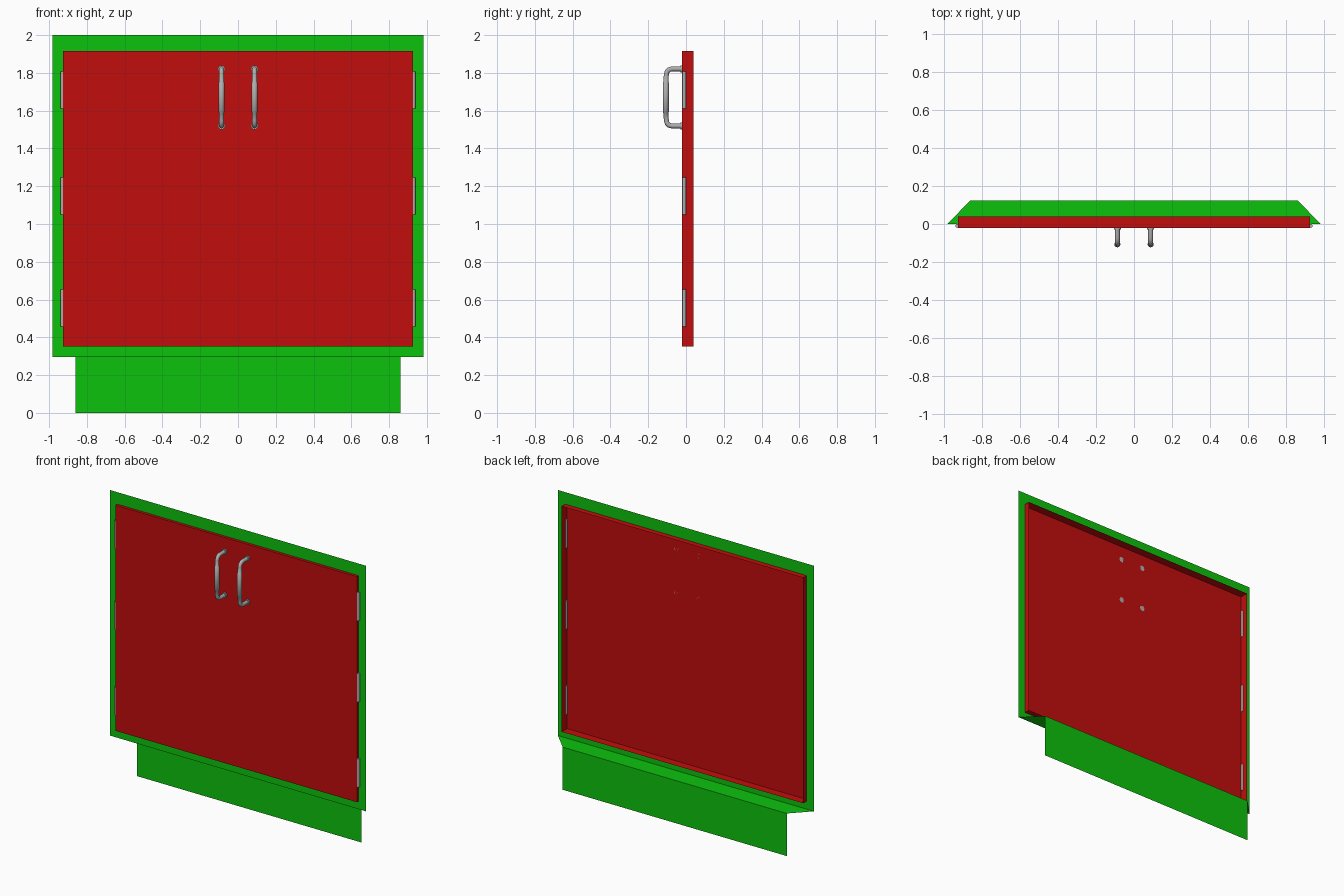
import bpy
import bmesh
from math import pi

cube = bpy.data.objects.get("Cube")
if cube:
    bpy.data.objects.remove(cube, do_unlink=True)


def material(name, rgb, rough=0.6):
    m = bpy.data.materials.new(name)
    m.use_nodes = True
    m.diffuse_color = (*rgb, 1)
    bsdf = m.node_tree.nodes["Principled BSDF"]
    bsdf.inputs["Base Color"].default_value = (*rgb, 1)
    bsdf.inputs["Roughness"].default_value = rough
    return m


GREEN = material("cabinet green", (0.004, 0.54, 0.004))
RED = material("door red", (0.54, 0.004, 0.004))
STEEL = material("brushed steel", (0.42, 0.42, 0.42))

# Main measurements
HALF_W, TOP, FLOOR = 0.983, 2.0, 0.296
DOOR_X, DOOR_LOW, DOOR_TOP = 0.927, 0.352, 1.917
DOOR_FRONT, DOOR_BACK = -0.02, 0.039
KICK_X, KICK_Y = 0.861, 0.1235


def mesh_object(name, bm, mat):
    mesh = bpy.data.meshes.new(name)
    bm.to_mesh(mesh)
    bm.free()
    obj = bpy.data.objects.new(name, mesh)
    bpy.context.collection.objects.link(obj)
    mesh.materials.append(mat)
    return obj


def panel(name, corners, mat):
    bm = bmesh.new()
    bm.faces.new([bm.verts.new(c) for c in corners])
    return mesh_object(name, bm, mat)


def ring(bm, x, low, top, y):
    return [bm.verts.new(c) for c in ((-x, y, low), (x, y, low), (x, y, top), (-x, y, top))]


def bridge(bm, a, b):
    for i in range(4):
        j = (i + 1) % 4
        bm.faces.new((a[i], a[j], b[j], b[i]))


def cylinder(name, radius, depth, location, rotation=(0, 0, 0)):
    bpy.ops.mesh.primitive_cylinder_add(vertices=16, radius=radius, depth=depth,
                                        location=location, rotation=rotation)
    obj = bpy.context.object
    obj.name = name
    obj.data.materials.append(STEEL)
    bpy.ops.object.shade_smooth_by_angle()
    return obj


# Flat face frame around the door opening
bm = bmesh.new()
bridge(bm, ring(bm, HALF_W, FLOOR, TOP, 0), ring(bm, DOOR_X, DOOR_LOW, DOOR_TOP, 0))
mesh_object("face_frame", bm, GREEN)

# Underside with mitred ends, and the recessed kick board
panel("underside", [(-HALF_W, 0, FLOOR), (-KICK_X, KICK_Y, FLOOR),
                    (KICK_X, KICK_Y, FLOOR), (HALF_W, 0, FLOOR)], GREEN)
panel("kick_board", [(-KICK_X, KICK_Y, 0), (KICK_X, KICK_Y, 0),
                     (KICK_X, KICK_Y, FLOOR), (-KICK_X, KICK_Y, FLOOR)], GREEN)

# Door: a shallow tray, open at the back
bm = bmesh.new()
front = ring(bm, DOOR_X, DOOR_LOW, DOOR_TOP, DOOR_FRONT)
bm.faces.new(front)
bridge(bm, ring(bm, DOOR_X, DOOR_LOW, DOOR_TOP, DOOR_BACK), front)
mesh_object("door", bm, RED)

# Bowed pull handle, one half of the path mirrored about its middle: (y, height, radius)
MID = 1.67
half = [(-0.02, 0.151, 0.013), (-0.075, 0.151, 0.013), (-0.09, 0.147, 0.013),
        (-0.1, 0.137, 0.013), (-0.104, 0.122, 0.013), (-0.107, 0.08, 0.0135),
        (-0.107, 0.078, 0.016)]
path = half + [(y, -h, r) for y, h, r in reversed(half)]

for side, label in ((1, "left"), (-1, "right")):
    x = side * 0.0875
    curve = bpy.data.curves.new(label + "_handle", "CURVE")
    curve.dimensions = "3D"
    curve.bevel_depth = 1
    curve.bevel_resolution = 4
    curve.use_fill_caps = True
    spline = curve.splines.new("POLY")
    spline.points.add(len(path) - 1)
    for point, (y, h, r) in zip(spline.points, path):
        point.co = (x, y, MID + h, 1)
        point.radius = r
    spline.use_smooth = True
    curve.materials.append(STEEL)
    handle = bpy.data.objects.new(label + "_handle", curve)
    bpy.context.collection.objects.link(handle)

    # Mounting collars where the handle meets the door
    for h in (0.151, -0.151):
        cylinder(label + "_handle_collar", 0.019, 0.01,
                 (x, DOOR_FRONT - 0.005, MID + h), (pi / 2, 0, 0))

    # Three hinge barrels down the outer edge
    for z in (0.555, 1.147, 1.71):
        cylinder(label + "_hinge", 0.01, 0.196, (side * 0.93, -0.01, z))
